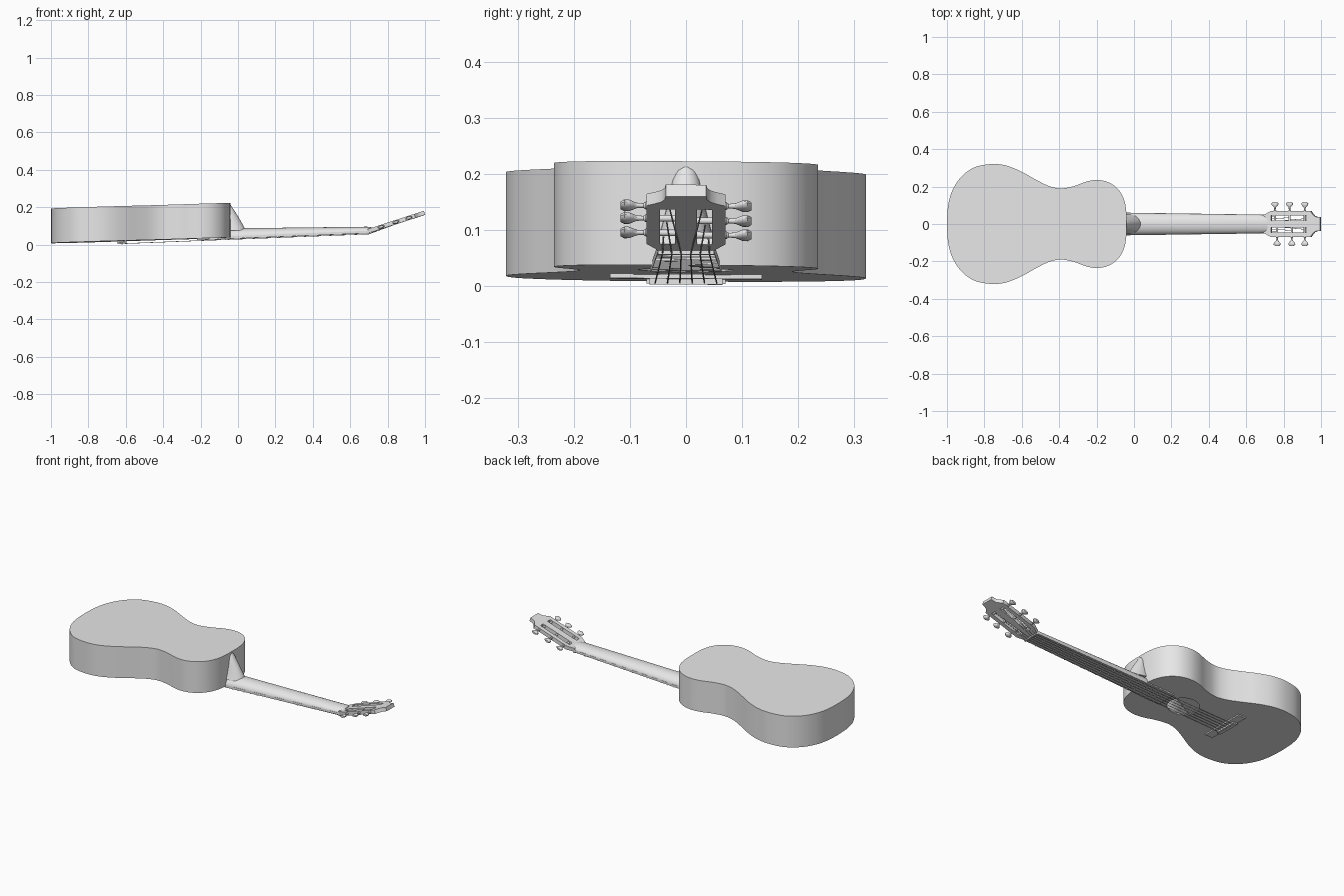
import bpy, bmesh, math
from mathutils import Vector

cube = bpy.data.objects.get("Cube")
if cube:
    bpy.data.objects.remove(cube, do_unlink=True)

grey = bpy.data.materials.new("plain_grey")
grey.use_nodes = True
grey.diffuse_color = (0.8, 0.8, 0.8, 1)
grey.node_tree.nodes["Principled BSDF"].inputs["Base Color"].default_value = (0.8, 0.8, 0.8, 1)

NUT, SADDLE = 0.70, -0.62
ROLL = -0.007
HEAD_ANGLE = math.radians(18)


# Placement rules: each maps local coordinates to the resting, tilted instrument
def on_body(p):
    return Vector((p.x, p.y, p.z + 0.0385 + 0.0305 * p.x))


def on_board(p):
    return Vector((p.x, p.y, p.z + 0.033 + 0.04 * p.x))


def on_head(p):
    c, s = math.cos(HEAD_ANGLE), math.sin(HEAD_ANGLE)
    return Vector((NUT + p.x * c - p.z * s, p.y, 0.062 + p.x * s + p.z * c))


def same(p):
    return p


def finish(name, bm, place=same, shell=0):
    for v in bm.verts:
        v.co = place(v.co)
        v.co.z += ROLL * v.co.y
    bmesh.ops.recalc_face_normals(bm, faces=bm.faces[:])
    mesh = bpy.data.meshes.new(name)
    bm.to_mesh(mesh)
    bm.free()
    mesh.materials.append(grey)
    obj = bpy.data.objects.new(name, mesh)
    bpy.context.collection.objects.link(obj)
    bpy.ops.object.select_all(action='DESELECT')
    obj.select_set(True)
    bpy.context.view_layer.objects.active = obj
    if shell:
        mod = obj.modifiers.new("shell", 'SOLIDIFY')
        mod.thickness, mod.offset = shell, -1
        bpy.ops.object.modifier_apply(modifier=mod.name)
    bpy.ops.object.shade_smooth_by_angle(angle=math.radians(35))
    return obj


def loop_edges(bm, pts, z):
    vs = [bm.verts.new((x, y, z)) for x, y in pts]
    return [bm.edges.new((vs[i], vs[(i + 1) % len(vs)])) for i in range(len(vs))]


def plate(bm, outline, holes, z0, z1):
    edges = [e for pts in [outline] + holes for e in loop_edges(bm, pts, z0)]
    bmesh.ops.triangle_fill(bm, use_beauty=True, edges=edges)
    faces = list({f for e in edges for f in e.link_faces} |
                 {f for e in edges for v in e.verts for f in v.link_faces})
    out = bmesh.ops.extrude_face_region(bm, geom=faces, use_keep_orig=True)
    for g in out["geom"]:
        if isinstance(g, bmesh.types.BMVert):
            g.co.z = z1


def box(bm, x0, x1, y0, y1, z0, z1):
    loft(bm, [[(x, y, z) for x, y in ((x0, y0), (x1, y0), (x1, y1), (x0, y1))] for z in (z0, z1)])


def loft(bm, rings):
    rows = [[bm.verts.new(p) for p in r] for r in rings]
    n = len(rows[0])
    for a, b in zip(rows, rows[1:]):
        for i in range(n):
            j = (i + 1) % n
            bm.faces.new((a[i], a[j], b[j], b[i]))
    bm.faces.new(rows[0][::-1])
    bm.faces.new(rows[-1])


def rod(bm, a, b, r, n=6):
    a, b = Vector(a), Vector(b)
    q = (b - a).to_track_quat('Z', 'Y')
    ring = [q @ Vector((r * math.cos(t), r * math.sin(t), 0))
            for t in (2 * math.pi * i / n for i in range(n))]
    loft(bm, [[p + c for c in ring] for p in (a, b)])


def smooth_path(pts, steps=5):
    # Catmull-Rom curve through the points
    pts = [Vector(p) for p in pts]
    out = []
    for i in range(len(pts) - 1):
        p0, p1, p2 = pts[max(i - 1, 0)], pts[i], pts[i + 1]
        p3 = pts[min(i + 2, len(pts) - 1)]
        for k in range(steps):
            t = k / steps
            out.append(0.5 * (2 * p1 + (p2 - p0) * t + (2 * p0 - 5 * p1 + 4 * p2 - p3) * t * t
                              + (3 * p1 - p0 - 3 * p2 + p3) * t ** 3))
    return out + [pts[-1]]


def mirrored(half):
    return [(x, y) for x, y in half] + [(x, -y) for x, y in reversed(half) if y > 1e-6]


# Body: hollow figure-eight shell with an open sound hole in the downward face
half = smooth_path([(-1, 0), (-0.995, 0.09), (-0.975, 0.17), (-0.93, 0.245), (-0.86, 0.3),
                    (-0.77, 0.32), (-0.69, 0.314), (-0.61, 0.284), (-0.53, 0.24), (-0.455, 0.203),
                    (-0.39, 0.19), (-0.32, 0.203), (-0.25, 0.228), (-0.19, 0.235), (-0.13, 0.22),
                    (-0.08, 0.18), (-0.05, 0.12), (-0.04, 0.05), (-0.04, 0)])
outline = mirrored(half)[:-1] if abs(half[-1][1]) > 1e-6 else mirrored(half)
hole = [(-0.335 + 0.085 * math.cos(t), 0.085 * math.sin(t))
        for t in (2 * math.pi * i / 40 for i in range(40))]
bm = bmesh.new()
rim = loop_edges(bm, outline, 0)
hole_edges = loop_edges(bm, hole, 0)
out = bmesh.ops.extrude_edge_only(bm, edges=rim)["geom"]
for g in out:
    if isinstance(g, bmesh.types.BMVert):
        g.co.z = 0.185
back = [g for g in out if isinstance(g, bmesh.types.BMEdge)]
bmesh.ops.contextual_create(bm, geom=back)
bmesh.ops.triangle_fill(bm, use_beauty=True, edges=rim + hole_edges)
finish("body", bm, on_body, shell=0.006)

# Neck: D-shaped section tapering towards the nut
bm = bmesh.new()
rings = []
for x, w, top in ((-0.045, 0.06, 0.086), (0.04, 0.059, 0.088), (0.69, 0.05, 0.096), (0.715, 0.049, 0.093)):
    base = 0.042 + 0.04 * x
    rings.append([(x, w * math.cos(t), base + (top - base) * math.sin(t))
                  for t in (math.pi * i / 16 for i in range(17))])
loft(bm, rings)
finish("neck", bm)

# Heel: rounded wedge joining the neck to the body
bm = bmesh.new()
rings = []
for z, w, d in ((0.212, 0.006, 0.006), (0.206, 0.016, 0.01), (0.19, 0.024, 0.021),
                (0.15, 0.032, 0.046), (0.1, 0.045, 0.075), (0.075, 0.054, 0.086)):
    rings.append([(-0.045 + d * math.sin(t), w * math.cos(t), z)
                  for t in (math.pi * i / 14 for i in range(15))])
loft(bm, rings)
finish("heel", bm)

# Fingerboard with frets and nut
bm = bmesh.new()
loft(bm, [[(x, y, z) for y, z in ((-w, 0), (w, 0), (w, 0.013), (-w, 0.013))]
          for x, w in ((-0.22, 0.063), (NUT, 0.05))])
finish("fingerboard", bm, on_board)
bm = bmesh.new()
for i in range(1, 20):
    x = NUT - (NUT - SADDLE) * (1 - 2 ** (-i / 12))
    w = 0.05 + 0.014 * (NUT - x)
    box(bm, x - 0.002, x + 0.002, -w, w, -0.0025, 0.002)
finish("frets", bm, on_board)
bm = bmesh.new()
box(bm, NUT - 0.006, NUT + 0.004, -0.05, 0.05, -0.005, 0.014)
finish("nut", bm, on_board)

# Bridge: thin wings, raised tie block and saddle
bm = bmesh.new()
box(bm, -0.645, -0.597, -0.135, 0.135, -0.007, 0.002)
box(bm, -0.645, -0.627, -0.07, 0.07, -0.015, 0)
finish("bridge", bm, on_body)
bm = bmesh.new()
box(bm, SADDLE - 0.003, SADDLE + 0.003, -0.065, 0.065, -0.017, 0)
finish("saddle", bm, on_body)

# Headstock: slotted plate with a stepped tip
bm = bmesh.new()
half = [(0, 0.05), (0.012, 0.054), (0.04, 0.07), (0.262, 0.07), (0.272, 0.056),
        (0.283, 0.044), (0.296, 0.038), (0.316, 0.036)]
slots = [[(u, s * y) for u, y in ((0.04, 0.02), (0.24, 0.02), (0.24, 0.046), (0.04, 0.046))]
         for s in (1, -1)]
plate(bm, mirrored(half), slots, 0, 0.022)
finish("headstock", bm, on_head)

# Tuning pegs and rollers
PEGS = {1: (0.06, 0.142, 0.228), -1: (0.072, 0.155, 0.228)}
PROFILE = ((0.066, 0.007, 0.007), (0.072, 0.007, 0.007), (0.076, 0.004, 0.004), (0.088, 0.005, 0.005),
           (0.094, 0.011, 0.007), (0.101, 0.018, 0.009), (0.11, 0.02, 0.009), (0.117, 0.012, 0.006))
for side, label in ((1, "left"), (-1, "right")):
    pegs, rollers = bmesh.new(), bmesh.new()
    for u in PEGS[side]:
        loft(pegs, [[(u + a * math.cos(t), side * y, 0.011 + b * math.sin(t))
                     for t in (2 * math.pi * i / 14 for i in range(14))] for y, a, b in PROFILE])
        rod(rollers, (u, side * 0.015, 0.011), (u, side * 0.052, 0.011), 0.006, 12)
    finish(label + "_tuning_pegs", pegs, on_head)
    finish(label + "_rollers", rollers, on_head)

# Strings from bridge over the nut to the rollers
bm = bmesh.new()
for i in range(6):
    k = (i - 2.5) / 2.5
    side = 1 if k > 0 else -1
    nut_point = Vector((NUT, 0.042 * k, 0.057))
    rod(bm, (SADDLE - 0.01, 0.055 * k, 0.005), nut_point, 0.0014)
    u = PEGS[side][int(2.5 - abs(i - 2.5))]
    rod(bm, nut_point, on_head(Vector((u, side * (0.026 + 0.014 * abs(k)), 0.004))), 0.0014)
finish("strings", bm)
